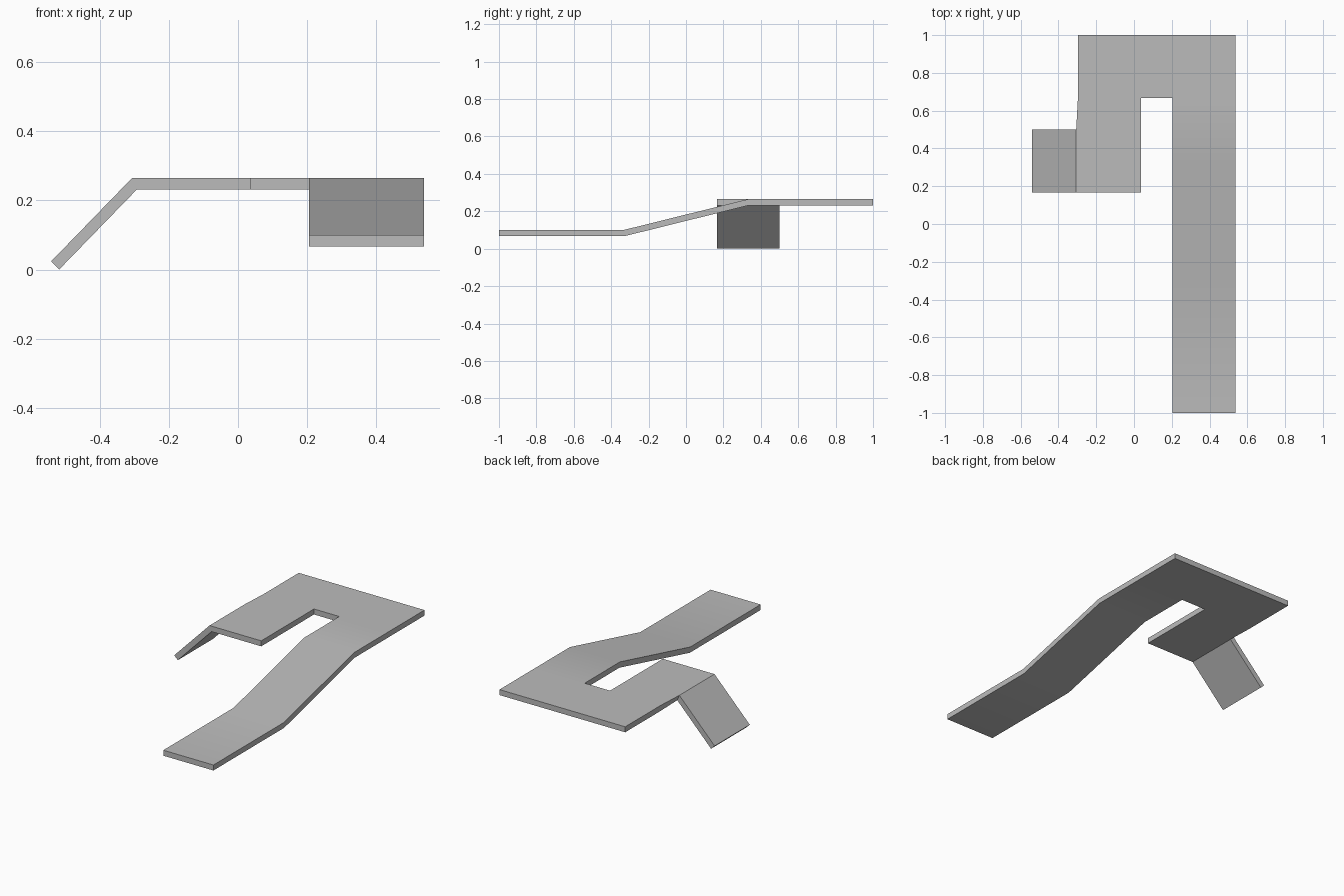
import bpy
import bmesh

cube = bpy.data.objects.get("Cube")
if cube:
    bpy.data.objects.remove(cube, do_unlink=True)

TOP, LOW, THICK = 0.265, 0.1, 0.033
LEFT, FOLD, SLOT_L, SLOT_R, RIGHT = -0.297, -0.306, 0.037, 0.205, 0.537

metal = bpy.data.materials.new("grey_metal")
metal.use_nodes = True
grey = (0.5, 0.5, 0.5, 1)
metal.diffuse_color = grey
metal.node_tree.nodes["Principled BSDF"].inputs["Base Color"].default_value = grey

bm = bmesh.new()


def add_band(row_a, row_b):
    """Join two rows of points with upward-facing quads."""
    for i in range(len(row_a) - 1):
        corners = (row_a[i], row_a[i + 1], row_b[i + 1], row_b[i])
        bm.faces.new([bm.verts.new(p) for p in corners])


def row(y, z, xs):
    return [(x, y, z) for x in xs]


# Long stepped tongue
tongue = [(-1, LOW), (-0.333, LOW), (0.333, TOP), (0.667, TOP)]
for (y0, z0), (y1, z1) in zip(tongue, tongue[1:]):
    add_band(row(y0, z0, (SLOT_R, RIGHT)), row(y1, z1, (SLOT_R, RIGHT)))

# Back plate
back = (LEFT, SLOT_L, SLOT_R, RIGHT)
add_band(row(0.667, TOP, back), row(1, TOP, back))

# Short arm beside the slot
arm = [(0.167, FOLD), (0.5, FOLD), (0.667, LEFT)]
for (y0, x0), (y1, x1) in zip(arm, arm[1:]):
    add_band(row(y0, TOP, (x0, SLOT_L)), row(y1, TOP, (x1, SLOT_L)))

# Folded-down side flap
add_band([(-0.54, 0.167, 0.024), (FOLD, 0.167, TOP)],
         [(-0.54, 0.5, 0.024), (FOLD, 0.5, TOP)])

bmesh.ops.remove_doubles(bm, verts=bm.verts[:], dist=0.0005)
mesh = bpy.data.meshes.new("bent_sheet_bracket")
bm.to_mesh(mesh)
bm.free()
mesh.materials.append(metal)
bracket = bpy.data.objects.new("bent_sheet_bracket", mesh)
bpy.context.collection.objects.link(bracket)

# Sheet thickness, with soft shading over the shallow bends only
bpy.ops.object.select_all(action="DESELECT")
bracket.select_set(True)
bpy.context.view_layer.objects.active = bracket
sheet = bracket.modifiers.new("sheet_thickness", "SOLIDIFY")
sheet.thickness = THICK
sheet.offset = -1
sheet.use_even_offset = True
sheet.use_quality_normals = True
bpy.ops.object.modifier_apply(modifier=sheet.name)
bpy.ops.object.shade_smooth_by_angle(angle=0.5)
